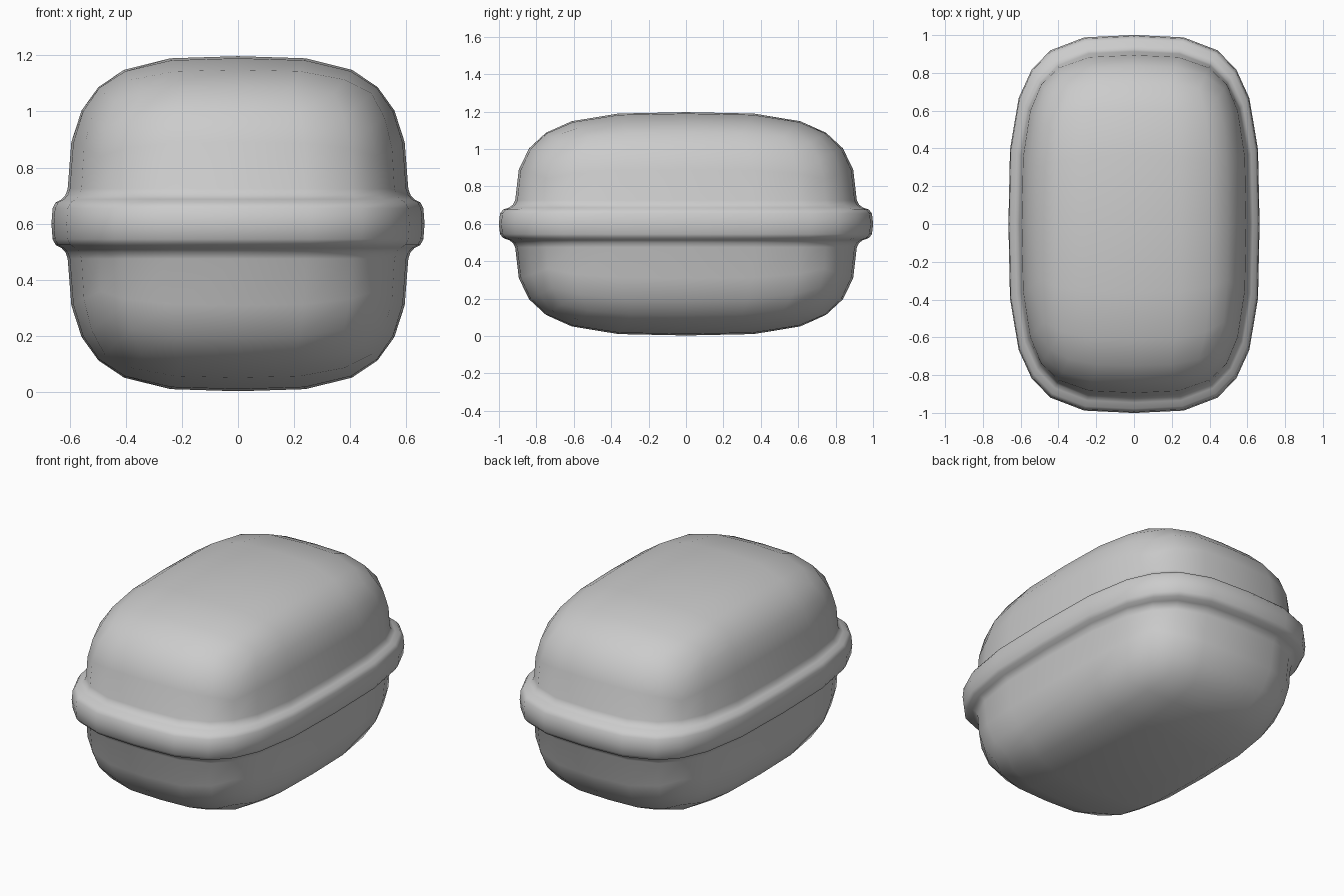
import bpy
import bmesh

cube = bpy.data.objects.get("Cube")
if cube:
    bpy.data.objects.remove(cube, do_unlink=True)

HALF = (0.61, 0.918, 0.597)   # half sizes of the body
MID = 0.6                     # height of the rim's middle
POWER = 3.4                   # squareness of the rounded box
STEPS = [-1, -0.725, -0.4, 0, 0.4, 0.725, 1]


def rounded(u, v, w):
    """Push a point of a cube on to the rounded box."""
    size = sum(abs(c) ** POWER for c in (u, v, w)) ** (1 / POWER)
    return [c / size * h for c, h in zip((u, v, w), HALF)]


def rim_point(u, v, scale, height):
    x, y, _ = rounded(u, v, 0)
    return [x * scale, y * scale, height]


# Outline of the plan, counter-clockwise
around = ([(s, -1) for s in STEPS[:-1]] + [(1, s) for s in STEPS[:-1]]
          + [(-s, 1) for s in STEPS[:-1]] + [(-1, -s) for s in STEPS[:-1]])

# Rim section: scale of the outline, height above the middle
rim = [(0.995, 0.125), (1.008, 0.102), (1.03, 0.087), (1.065, 0.076),
       (1.083, 0.055), (1.09, 0)]

# Rows from the top edge down to the middle, then mirrored to the bottom
rows = [[rounded(u, v, w) for u, v in around] for w in (1, 0.74, 0.5)]
rows += [[rim_point(u, v, s, h) for u, v in around] for s, h in rim]
rows += [[(x, y, -z) for x, y, z in row] for row in reversed(rows[:-1])]

bm = bmesh.new()


def quad(points):
    bm.faces.new([bm.verts.new((x, y, z + MID)) for x, y, z in points])


# Walls and rim
for upper, lower in zip(rows, rows[1:]):
    for i in range(len(around)):
        j = (i + 1) % len(around)
        quad([lower[i], lower[j], upper[j], upper[i]])

# Top and bottom
for side in (1, -1):
    for a, b in zip(STEPS, STEPS[1:]):
        for c, d in zip(STEPS, STEPS[1:]):
            corners = [(a, c), (b, c), (b, d), (a, d)]
            quad([rounded(u, v, side) for u, v in corners])

bmesh.ops.remove_doubles(bm, verts=bm.verts, dist=0.0005)
bmesh.ops.recalc_face_normals(bm, faces=bm.faces)
for face in bm.faces:
    face.smooth = True

mesh = bpy.data.meshes.new("rimmed_case")
bm.to_mesh(mesh)
bm.free()
case = bpy.data.objects.new("rimmed_case", mesh)
bpy.context.collection.objects.link(case)

# Thin hollow wall
wall = case.modifiers.new("wall", "SOLIDIFY")
wall.thickness = 0.035
wall.offset = -1

# Plain grey
grey = bpy.data.materials.new("light_grey")
grey.use_nodes = True
colour = (0.6, 0.6, 0.6, 1)
grey.diffuse_color = colour
grey.node_tree.nodes["Principled BSDF"].inputs["Base Color"].default_value = colour
mesh.materials.append(grey)
